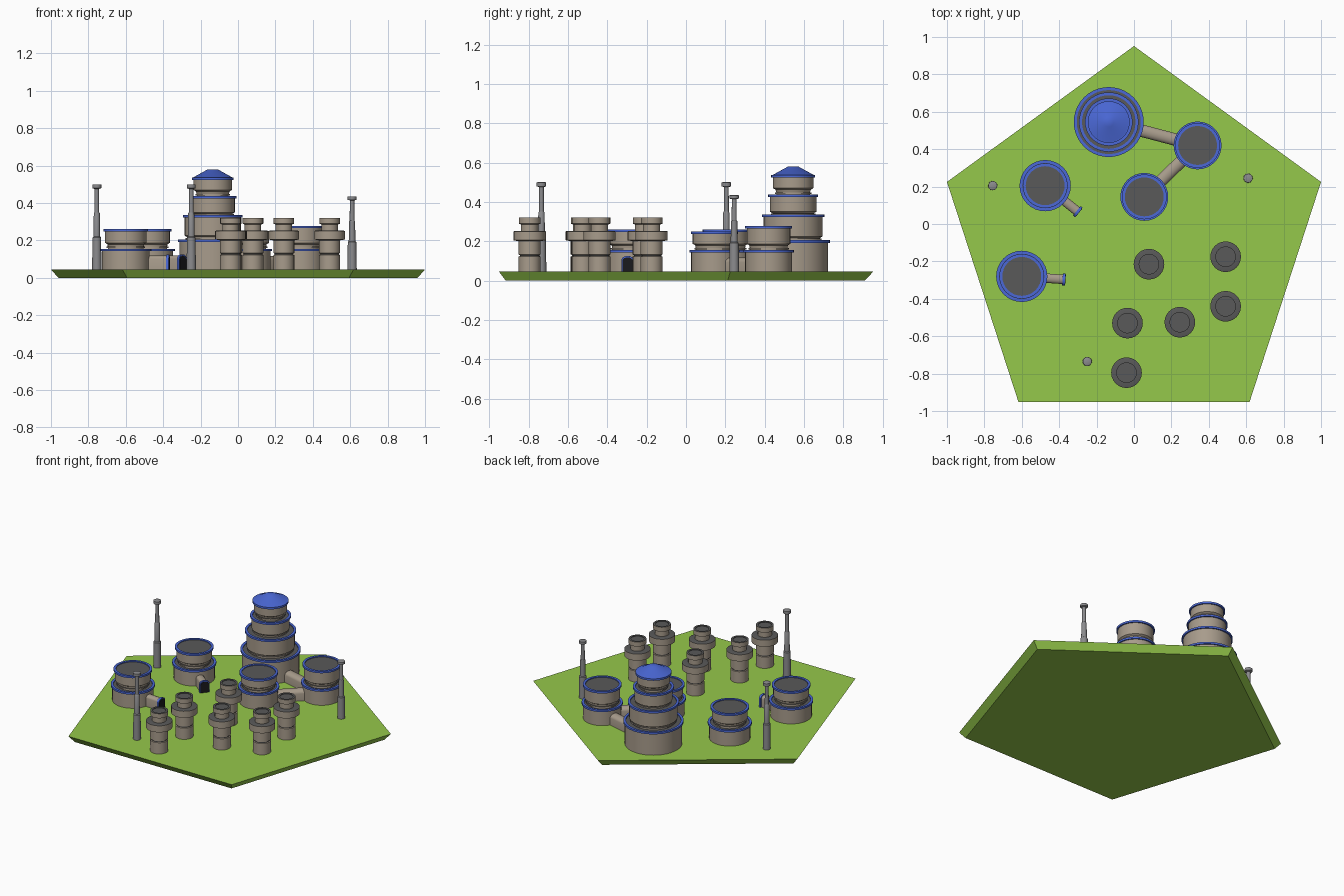
import bpy, bmesh, math
from mathutils import Matrix, Vector

if "Cube" in bpy.data.objects:
    bpy.data.objects.remove(bpy.data.objects["Cube"])

def mat(name, c):
    m = bpy.data.materials.new(name)
    m.diffuse_color = (*c, 1)
    m.use_nodes = True
    m.node_tree.nodes["Principled BSDF"].inputs["Base Color"].default_value = m.diffuse_color
    return m

TAN, BLUE, DARK, GREEN, GREY, BLACK = range(6)
MATS = [mat("stone", (.39, .33, .26)), mat("blue_trim", (.07, .14, .68)),
        mat("roof_dark", (.10, .10, .10)), mat("grass", (.30, .58, .07)),
        mat("metal", (.26, .26, .27)), mat("doorway", (.01, .01, .012))]
G = 0.045  # ground level

def finish(name, bm, smooth=True):
    bmesh.ops.recalc_face_normals(bm, faces=bm.faces)
    me = bpy.data.meshes.new(name)
    for m in MATS:
        me.materials.append(m)
    for f in bm.faces:
        f.smooth = smooth
    bm.to_mesh(me)
    bm.free()
    if smooth:
        me.set_sharp_from_angle(angle=math.radians(30))
    ob = bpy.data.objects.new(name, me)
    bpy.context.collection.objects.link(ob)
    return ob

def lathe(name, profile, x=0, y=0, n=32, start=0.0, smooth=True):
    """Spin (radius, z, colour of the band ending here) points; closes both ends."""
    bm = bmesh.new()
    rings = []
    for r, z, _ in profile:
        rings.append([bm.verts.new((x + r * math.cos(start + 2 * math.pi * i / n),
                                    y + r * math.sin(start + 2 * math.pi * i / n), z))
                      for i in range(n)])
    for a, b, p in zip(rings, rings[1:], profile[1:]):
        for i in range(n):
            j = (i + 1) % n
            bm.faces.new((a[i], a[j], b[j], b[i])).material_index = p[2]
    bm.faces.new(rings[0][::-1]).material_index = profile[0][2]
    bm.faces.new(rings[-1]).material_index = profile[-1][2]
    return finish(name, bm, smooth)

def tier(r, z0, z1, lip=.009):
    """Stone drum with a projecting blue rim and a sunken dark roof edge."""
    t = z1 - .013
    return [(r - .013, z0 - .008, TAN), (r, z0, TAN), (r, t, TAN), (r + lip, t, BLUE),
            (r + lip, z1, BLUE), (r - .007, z1, BLUE), (r - .007, z1 - .006, BLUE)]

def neck(r, z0, z1):
    """Recessed collar between two drums, with a thin ring round it."""
    m = (z0 + z1) / 2
    return [(r, z0, DARK), (r, m - .004, TAN), (r + .007, m - .004, TAN),
            (r + .007, m + .004, TAN), (r, m + .004, DARK)]

# grass plate, wider at the top
lathe("ground_plate", [(1.01, 0, GREEN), (1.0515, G, GREEN)], 0, -.1, 5, math.pi / 2, False)
ground = bpy.data.objects["ground_plate"]

# main stepped tower with conical roof
main = (-.135, .545)
lathe("main_tower",
      [(.178, G, TAN)] + tier(.178, .06, .205)[2:] + neck(.138, .199, .22)
      + tier(.15, .225, .335) + neck(.106, .329, .345)
      + tier(.118, .35, .437) + neck(.085, .431, .455)
      + tier(.103, .47, .537)[:5]
      + [(.104, .537, BLUE), (.026, .58, BLUE)], *main, n=40)

# four two-tier round buildings: x, y, base radius, height
houses = [(-.475, .205, .128, .26), (-.6, -.28, .128, .26),
          (.34, .42, .119, .278), (.055, .145, .119, .25)]
for i, (x, y, r, top) in enumerate(houses):
    lathe(f"round_house_{i + 1}",
          [(r, G, TAN)] + tier(r, .06, .155)[2:] + neck(.096, .149, .175)
          + tier(.111, .187, top)
          + [(.05, top - .006, DARK)], x, y)

# six small turrets with a wide collar and a cap
for i, (x, y) in enumerate([(.08, -.215), (.49, -.175), (.49, -.44),
                            (.245, -.525), (-.035, -.53), (-.04, -.795)]):
    lathe(f"turret_{i + 1}",
          [(.056, G, TAN), (.056, .122, TAN), (.05, .124, TAN), (.05, .13, DARK),
           (.056, .132, TAN), (.056, .2, TAN), (.082, .205, TAN), (.082, .25, TAN),
           (.075, .252, DARK), (.044, .252, DARK), (.044, .285, TAN), (.055, .289, TAN),
           (.055, .32, TAN), (.041, .32, DARK), (.041, .316, DARK)], x, y, 24)

# three stepped antenna masts
for i, (x, y, top) in enumerate([(-.755, .205, .5), (.61, .245, .435), (-.25, -.735, .5)]):
    s = (top - G) / .455
    pts = [(.025, 0), (.023, .17), (.018, .175), (.016, .3), (.013, .305), (.012, .43),
           (.024, .434), (.024, .453), (.02, .455)]
    lathe(f"antenna_mast_{i + 1}", [(r, G + z * s, GREY) for r, z in pts], x, y, 16)

def arch(name, a, b, w, h, colour):
    """Arched solid running along the ground from a to b."""
    a, b = Vector((*a, G)), Vector((*b, G))
    d = (b - a).normalized()
    side = Vector((-d.y, d.x, 0))
    r = w / 2
    pts = [(-r, 0)] + [(-r * math.cos(math.pi * k / 8), h - r * .7 + r * .7 * math.sin(math.pi * k / 8))
                       for k in range(9)] + [(r, 0)]
    bm = bmesh.new()
    ends = [[bm.verts.new(p + side * u + Vector((0, 0, v))) for u, v in pts] for p in (a, b)]
    n = len(pts)
    for i in range(n):
        j = (i + 1) % n
        bm.faces.new((ends[0][i], ends[0][j], ends[1][j], ends[1][i]))
    bm.faces.new(ends[0])
    bm.faces.new(ends[1])
    for f in bm.faces:
        f.material_index = colour
    return finish(name, bm)

# tunnels joining buildings
arch("tunnel_tower", main, houses[2][:2], .066, .072, TAN)
arch("tunnel_houses", houses[2][:2], houses[3][:2], .066, .072, TAN)

# entrance porches with blue frame and dark door
for i, end in enumerate([(-.295, .062), (-.368, -.297)]):
    a, e = Vector(houses[i][:2]), Vector(end)
    d = (e - a).normalized()
    arch(f"porch_{i + 1}", a, e - d * .008, .05, .074, TAN)
    arch(f"porch_frame_{i + 1}", e - d * .014, e, .064, .08, BLUE)
    arch(f"porch_door_{i + 1}", e - d * .004, e + d * .002, .054, .073, BLACK)
